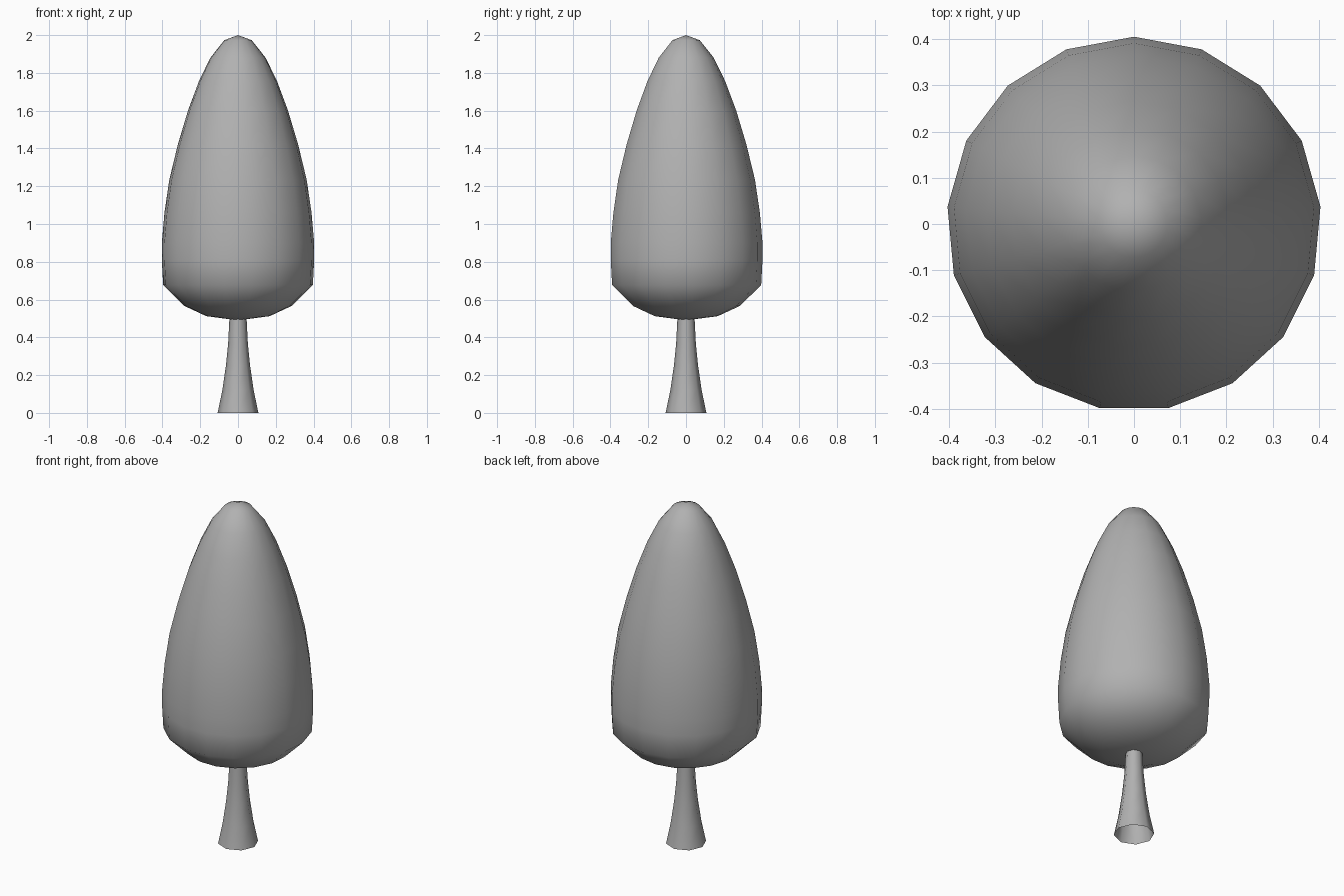
import bpy, math

if "Cube" in bpy.data.objects:
    bpy.data.objects.remove(bpy.data.objects["Cube"])

# Darker grey shared by both parts
grey = bpy.data.materials.new("dark_grey")
grey.diffuse_color = (0.44, 0.44, 0.44, 1)
grey.use_nodes = True
grey.node_tree.nodes["Principled BSDF"].inputs["Base Color"].default_value = grey.diffuse_color


def revolve(name, profile, sides, start):
    """Spin a (radius, z) profile round z; zero radius makes a pole."""
    verts, faces, rings = [], [], []
    for r, z in profile:
        first = len(verts)
        if r == 0:
            verts.append((0, 0, z))
            rings.append([first] * sides)
        else:
            for i in range(sides):
                a = start + 2 * math.pi * i / sides
                verts.append((r * math.cos(a), r * math.sin(a), z))
            rings.append(list(range(first, first + sides)))
    for low, high in zip(rings, rings[1:]):
        for i in range(sides):
            j = (i + 1) % sides
            loop = [low[i], low[j], high[j], high[i]]
            faces.append(list(dict.fromkeys(loop)))
    mesh = bpy.data.meshes.new(name)
    mesh.from_pydata(verts, [], faces)
    mesh.shade_smooth()
    mesh.materials.append(grey)
    obj = bpy.data.objects.new(name, mesh)
    bpy.context.collection.objects.link(obj)
    return obj


# Flared trunk, open at the hidden ends
revolve("trunk", [(0.108, 0), (0.083, 0.12), (0.064, 0.25),
                  (0.052, 0.37), (0.045, 0.51)], 8, 0)

# Egg-shaped crown with a shallow bowl underneath
revolve("crown", [(0, 0.49), (0.168, 0.512), (0.285, 0.566), (0.398, 0.677),
                  (0.405, 0.81), (0.405, 0.90), (0.391, 1.06), (0.365, 1.235),
                  (0.320, 1.42), (0.266, 1.60), (0.208, 1.755),
                  (0.147, 1.88), (0.073, 1.973), (0, 2.0)], 17, math.pi / 2)
